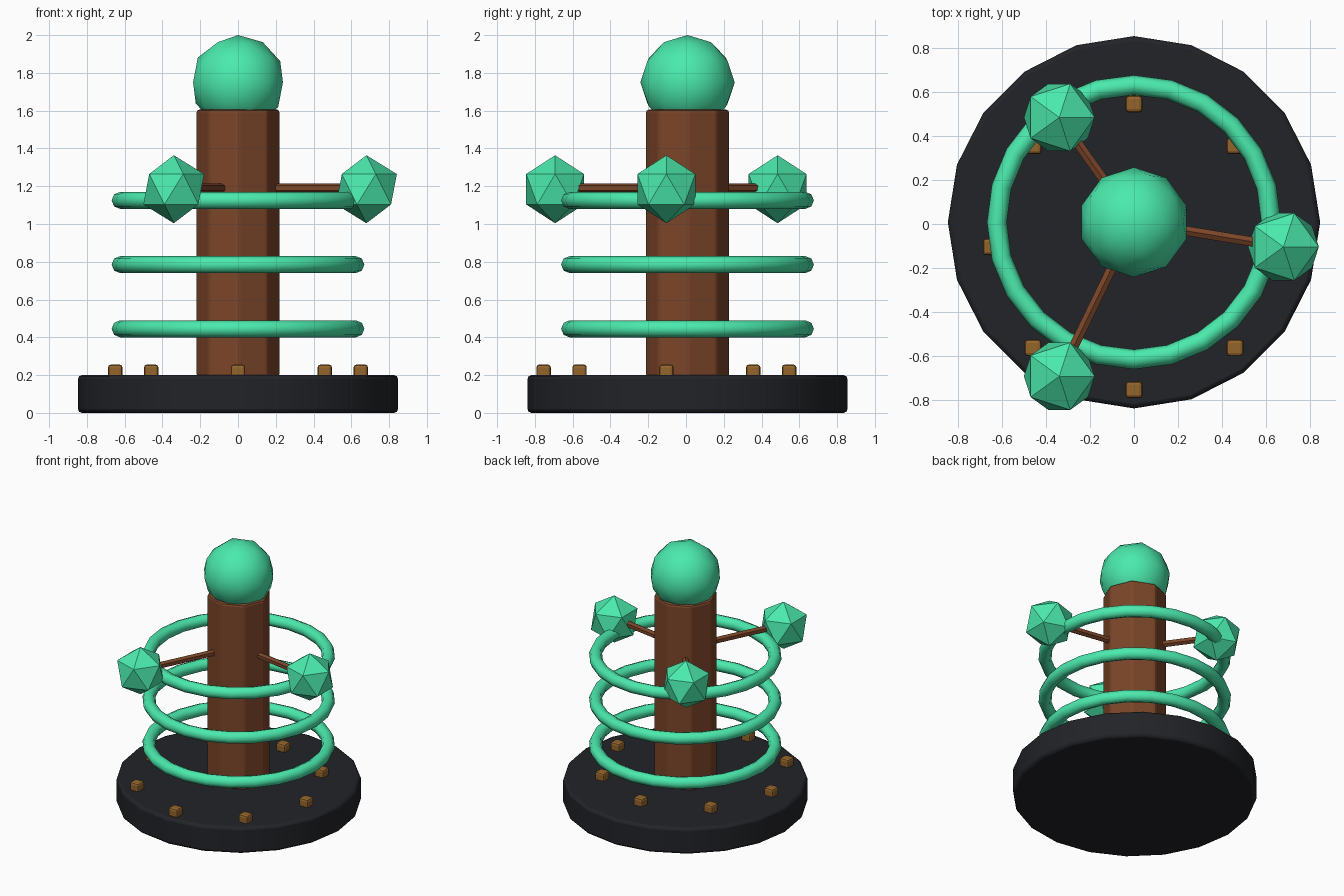
import bpy
import math
from mathutils import Vector

if "Cube" in bpy.data.objects:
    bpy.data.objects.remove(bpy.data.objects["Cube"])

CY = 0.008    # y centre of base, column, rings and ball
OY = -0.104   # y centre of the orb and stud circles


def material(name, rgb):
    m = bpy.data.materials.new(name)
    m.diffuse_color = (*rgb, 1)
    m.use_nodes = True
    m.node_tree.nodes["Principled BSDF"].inputs["Base Color"].default_value = m.diffuse_color
    return m


GREEN = material("green", (0.07, 0.82, 0.42))
BROWN = material("brown", (0.20, 0.06, 0.022))
DARK = material("dark", (0.016, 0.017, 0.021))
GOLD = material("gold", (0.30, 0.13, 0.025))


def finish(name, mat, bevel=0, smooth=None):
    ob = bpy.context.object
    ob.name = name
    ob.data.materials.append(mat)
    if bevel:
        mod = ob.modifiers.new("bevel", 'BEVEL')
        mod.width = bevel
        mod.segments = 2
        mod.limit_method = 'ANGLE'
        mod.angle_limit = math.radians(30)
    if smooth:
        bpy.ops.object.shade_smooth_by_angle(angle=math.radians(smooth))
    return ob


def cylinder(name, sides, radius, z0, z1, mat, bevel, smooth=None):
    bpy.ops.mesh.primitive_cylinder_add(vertices=sides, radius=radius, depth=z1 - z0,
                                        location=(0, CY, (z0 + z1) / 2))
    return finish(name, mat, bevel, smooth)


# base and column
cylinder("base", 20, 0.847, 0, 0.2, DARK, 0.02, 30)
cylinder("column", 8, 0.222, 0.19, 1.606, BROWN, 0.015)

# top ball
bpy.ops.mesh.primitive_ico_sphere_add(subdivisions=2, radius=0.25, location=(0, CY, 1.75))
finish("top_ball", GREEN, smooth=40)

# three rings around the column
for i in range(3):
    bpy.ops.mesh.primitive_torus_add(major_segments=24, minor_segments=8,
                                     major_radius=0.624, minor_radius=0.045,
                                     location=(0, CY, 0.445 + 0.34 * i))
    finish(f"ring_{i + 1}", GREEN, smooth=60)

# three orbs on rods
for i in range(3):
    a = math.tau * i / 3
    orb = Vector((0.68 * math.cos(a), OY + 0.68 * math.sin(a), 1.184))
    bpy.ops.mesh.primitive_ico_sphere_add(subdivisions=1, radius=0.18, location=orb)
    finish(f"orb_{i + 1}", GREEN)
    start = Vector((0, CY, 1.19))
    end = Vector((orb.x, orb.y, 1.19))
    d = end - start
    bpy.ops.mesh.primitive_cylinder_add(vertices=6, radius=0.025, depth=d.length,
                                        location=(start + end) / 2,
                                        rotation=d.to_track_quat('Z', 'Y').to_euler())
    finish(f"rod_{i + 1}", BROWN)

# eight studs on the base
for i in range(8):
    a = math.tau * i / 8
    bpy.ops.mesh.primitive_cube_add(size=0.076, location=(
        0.65 * math.cos(a), OY + 0.65 * math.sin(a), 0.218))
    finish(f"stud_{i + 1}", GOLD, 0.015)
